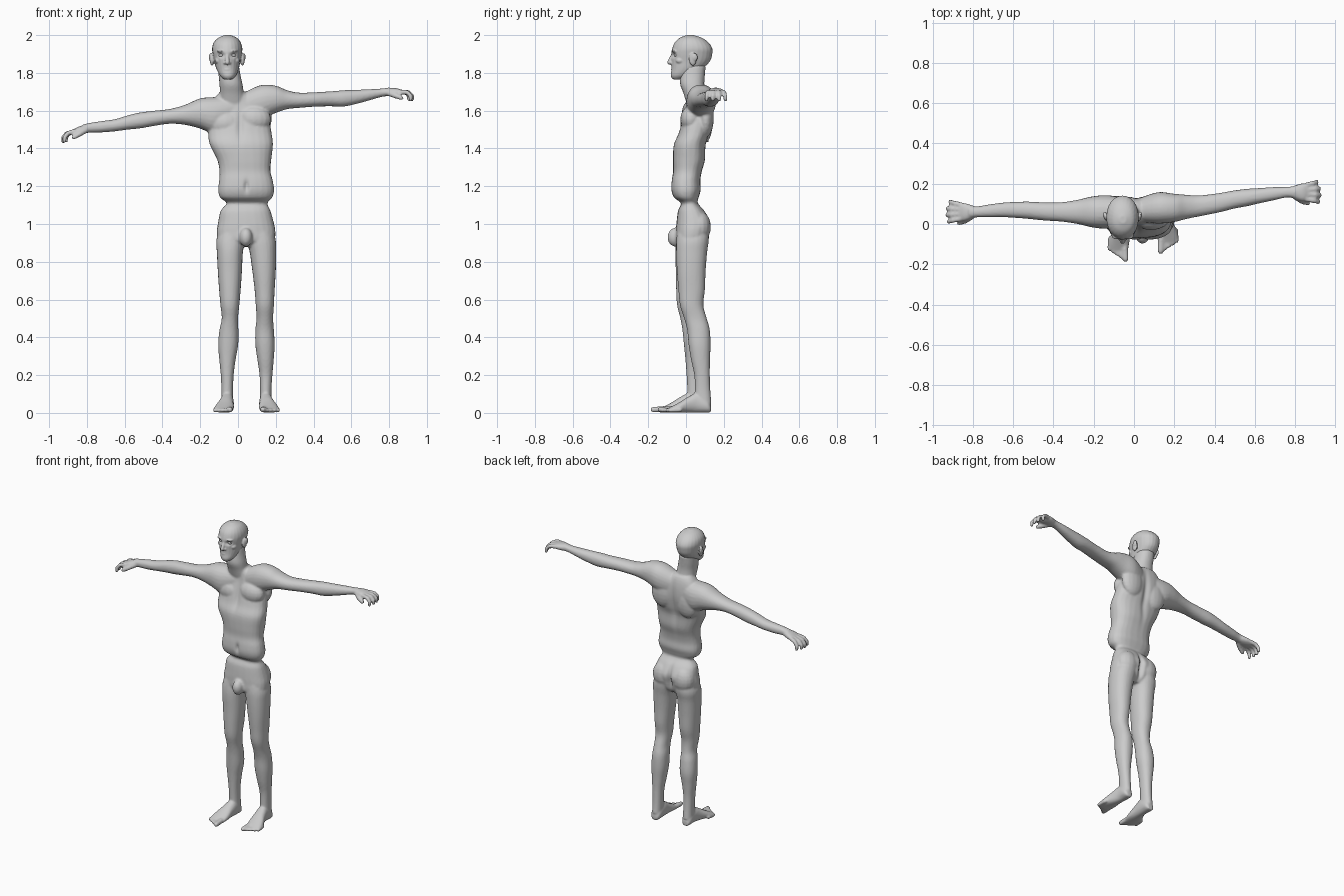
import bpy, bmesh, math
from mathutils import Vector


def skin(bm, rings):
    """Join rings of points into a closed surface."""
    rings = [[bm.verts.new(p) for p in ring] for ring in rings]
    n = len(rings[0])
    for a, b in zip(rings, rings[1:]):
        for k in range(n):
            j = (k + 1) % n
            bm.faces.new((a[k], a[j], b[j], b[k]))
    bm.faces.new(rings[0][::-1])
    bm.faces.new(rings[-1])


def loft(bm, secs, axis='z', n=2.2, sides=24, steps=4):
    """Skin through sections (x, y, z, radius1, radius2), smoothed along the path."""
    rows = []
    for i in range(len(secs) - 1):
        p = [secs[max(i - 1, 0)], secs[i], secs[i + 1], secs[min(i + 2, len(secs) - 1)]]
        for k in range(steps):
            t = k / steps
            rows.append([0.5 * (2 * b + (c - a) * t + (2 * a - 5 * b + 4 * c - d) * t * t
                                + (3 * b - a - 3 * c + d) * t ** 3) for a, b, c, d in zip(*p)])
    rows.append(secs[-1])
    rings = []
    for x, y, z, r1, r2 in rows:
        ring = []
        for k in range(sides):
            w = 2 * math.pi * k / sides
            u, v = (math.copysign(abs(f) ** (2 / n), f) for f in (math.cos(w), math.sin(w)))
            u, v = u * r1, v * r2
            off = {'z': (u, v, 0), 'x': (0, u, v), 'y': (u, 0, v)}[axis]
            ring.append((x + off[0], y + off[1], z + off[2]))
        rings.append(ring)
    skin(bm, rings)


def blob(bm, loc, size, sides=16, rows=10):
    """Ellipsoid."""
    rings = []
    for i in range(rows + 1):
        a = 0.1 + (math.pi - 0.2) * i / rows
        rings.append([(loc[0] + size[0] * math.sin(a) * math.cos(2 * math.pi * k / sides),
                       loc[1] + size[1] * math.sin(a) * math.sin(2 * math.pi * k / sides),
                       loc[2] - size[2] * math.cos(a)) for k in range(sides)])
    skin(bm, rings)


def chain(bm, pts, r0, r1, sides=10):
    """Tapering round-ended tube through points, used for digits."""
    pts = [Vector(p) for p in pts]
    last = len(pts) - 1
    rings = []
    for i, p in enumerate(pts):
        d = (pts[min(i + 1, last)] - pts[max(i - 1, 0)]).normalized()
        u = d.cross(Vector((0, 1, 0.01))).normalized()
        if u.length < 0.5 or abs(d.y) > 0.9:
            u = d.cross(Vector((0, 0, 1))).normalized()
        v = d.cross(u)
        r = r0 + (r1 - r0) * i / last
        ends = [(0, 1)]
        if i == 0:
            ends = [(-.8, .6), (0, 1)]
        if i == last:
            ends = [(0, 1), (.8, .6)]
        for along, scale in ends:
            rings.append([p + d * along * r + (u * math.cos(2 * math.pi * k / sides)
                          + v * math.sin(2 * math.pi * k / sides)) * r * scale for k in range(sides)])
    skin(bm, rings)


def finish(bm, name, voxel=None, dents=(), smooth=3):
    bmesh.ops.recalc_face_normals(bm, faces=bm.faces)
    me = bpy.data.meshes.new(name)
    bm.to_mesh(me)
    bm.free()
    ob = bpy.data.objects.new(name, me)
    bpy.context.collection.objects.link(ob)
    if voxel:
        rm = ob.modifiers.new("fuse", 'REMESH')
        rm.mode, rm.voxel_size = 'VOXEL', voxel
        sm = ob.modifiers.new("soften", 'SMOOTH')
        sm.factor, sm.iterations = 0.5, smooth
        ev = ob.evaluated_get(bpy.context.evaluated_depsgraph_get())
        ob.data = bpy.data.meshes.new_from_object(ev)
        ob.modifiers.clear()
    # press soft hollows: centre, spread, push along y
    for v in ob.data.vertices if dents else ():
        x, y, z = v.co
        for c, s, push in dents:
            if abs(x - c[0]) < 3 * s[0] and abs(z - c[2]) < 3 * s[2]:
                d = ((x - c[0]) / s[0]) ** 2 + ((y - c[1]) / s[1]) ** 2 + ((z - c[2]) / s[2]) ** 2
                v.co.y += push * math.exp(-d)
    ob.data.polygons.foreach_set("use_smooth", [True] * len(ob.data.polygons))


body = bmesh.new()
# torso, hips to collar
loft(body, [(.045, .03, .88, .09, .05), (.045, .028, .91, .145, .08), (.043, .035, .96, .155, .088),
            (.042, .04, 1.01, .147, .09), (.04, .028, 1.07, .132, .07), (.048, .018, 1.11, .108, .045),
            (.043, .002, 1.14, .138, .065), (.043, 0, 1.18, .148, .078), (.042, 0, 1.23, .142, .076),
            (.037, .008, 1.28, .135, .076), (.033, .016, 1.34, .143, .085), (.018, .02, 1.42, .167, .085),
            (.01, .042, 1.48, .168, .082), (.005, .058, 1.55, .16, .078), (-.005, .068, 1.62, .14, .066),
            (-.02, .066, 1.67, .10, .058), (-.03, .06, 1.70, .065, .05)], n=2.5)
# neck
loft(body, [(-.025, .06, 1.63, .075, .055), (-.032, .045, 1.69, .064, .058), (-.037, .033, 1.74, .061, .064),
            (-.045, .035, 1.79, .058, .065), (-.05, .04, 1.84, .055, .065)])
# chest, shoulder blades, buttocks, groin
for loc, size in [((-.065, .025, 1.53), (.09, .055, .07)), ((.085, .025, 1.555), (.09, .055, .07)),
                  ((-.08, .10, 1.53), (.08, .04, .10)), ((.10, .105, 1.56), (.08, .042, .10)),
                  ((-.032, .07, .985), (.075, .062, .085)), ((.115, .07, .985), (.075, .062, .085)),
                  ((.042, -.055, .93), (.035, .043, .05))]:
    blob(body, loc, size)
# arms
loft(body, [(-.02, .06, 1.60, .06, .075), (-.12, .06, 1.575, .082, .097), (-.20, .06, 1.585, .078, .08),
            (-.28, .06, 1.578, .06, .053), (-.36, .06, 1.57, .048, .039), (-.44, .062, 1.56, .045, .04),
            (-.52, .068, 1.548, .043, .042), (-.58, .07, 1.538, .04, .038), (-.65, .07, 1.523, .036, .032),
            (-.72, .065, 1.515, .032, .03), (-.78, .06, 1.51, .027, .026), (-.82, .06, 1.503, .032, .024)], 'x')
loft(body, [(.03, .07, 1.62, .06, .075), (.12, .08, 1.645, .078, .09), (.20, .08, 1.66, .07, .072),
            (.26, .085, 1.658, .06, .05), (.325, .09, 1.655, .052, .04), (.42, .105, 1.66, .048, .038),
            (.50, .122, 1.663, .045, .04), (.56, .131, 1.665, .043, .043), (.62, .14, 1.672, .038, .038),
            (.69, .15, 1.683, .033, .03), (.76, .158, 1.695, .026, .022), (.80, .158, 1.70, .031, .023)], 'x')


def hand(wx, wy, wz, s, slope):
    """Palm, four curled spread fingers and a thumb; s is the outward direction."""
    def at(o, dy, dz):
        return (wx + s * o, wy + dy, wz + dz + slope * o)
    loft(body, [(*at(0, 0, 0), .026, .02), (*at(.03, 0, 0), .037, .022), (*at(.06, 0, 0), .045, .02),
                (*at(.085, 0, -.003), .04, .014)], 'x')
    for i in range(4):
        y = -.034 + .023 * i
        reach = (.002, .009, .006, -.006)[i]
        chain(body, [at(.075, y, 0), at(.115 + reach, y * 1.25, -.004),
                     at(.132 + reach, y * 1.4, -.022), at(.132 + reach, y * 1.45, -.042)], .0135, .011)
    chain(body, [at(.02, -.02, -.005), at(.055, -.045, -.02), at(.085, -.055, -.032)], .017, .012)


hand(-.785, .06, 1.507, -1, -.2)
hand(.78, .158, 1.698, 1, .02)

# legs
loft(body, [(-.02, .04, 1.0, .065, .075), (-.038, .035, .92, .076, .085), (-.043, .025, .85, .069, .082),
            (-.043, .022, .75, .064, .076), (-.043, .02, .65, .057, .072), (-.043, .015, .57, .05, .062),
            (-.043, .025, .50, .043, .055), (-.048, .037, .44, .05, .056), (-.052, .045, .36, .053, .056),
            (-.056, .045, .28, .043, .048), (-.057, .045, .20, .034, .042), (-.057, .048, .12, .031, .041),
            (-.057, .05, .05, .032, .045)])
loft(body, [(.105, .04, 1.0, .065, .08), (.122, .035, .92, .077, .086), (.132, .03, .85, .07, .082),
            (.138, .028, .75, .062, .076), (.141, .03, .65, .053, .07), (.142, .03, .57, .048, .062),
            (.142, .05, .50, .044, .06), (.141, .066, .44, .049, .06), (.143, .072, .36, .051, .058),
            (.146, .077, .28, .043, .05), (.148, .085, .20, .034, .041), (.147, .088, .12, .03, .041),
            (.147, .09, .05, .031, .045)])


def foot(ax, ay, s):
    prof = [(0, .042, .02, .018), (0, .022, .033, .036), (0, -.03, .035, .052), (.006, -.075, .04, .043),
            (.014, -.12, .05, .029), (.02, -.16, .052, .018), (.02, -.18, .046, .013)]
    loft(body, [(ax + s * dx, ay + dy, h + .001, r, h) for dx, dy, r, h in prof], 'y')
    for i in range(5):
        r = .0165 if i == 0 else .0125
        root = (ax + s * (-.012 + .018 * i), ay - .16 + .01 * i, r + .004)
        tip = (ax + s * (-.015 + .02 * i), ay - .226 + .013 * i, r + .001)
        chain(body, [root, tip], r, r * .9)


foot(-.057, .05, -1)
foot(.147, .09, 1)
# navel, breastbone, spine and cleft hollows
finish(body, "body", .007, [((.045, -.08, 1.20), (.012, .05, .03), .014),
                            ((.012, -.03, 1.52), (.018, .05, .09), .012),
                            ((.01, .14, 1.48), (.02, .06, .15), -.014),
                            ((.041, .13, .97), (.015, .06, .09), -.025)], 2)

# head: skull, jaw, nose, brow, lips, ears
head = bmesh.new()
cx = -.057
loft(head, [(-.053, -.045, 1.766, .022, .025), (-.053, -.027, 1.785, .042, .054), (-.055, .003, 1.82, .059, .08),
            (cx, .024, 1.86, .069, .102), (cx, .03, 1.90, .077, .109), (cx, .033, 1.93, .08, .106),
            (cx, .03, 1.96, .072, .09), (-.055, .026, 1.985, .05, .06), (-.055, .022, 2.0, .016, .018)], n=2.1)
chain(head, [(cx, -.069, 1.90), (cx, -.083, 1.868), (cx, -.087, 1.855)], .009, .013)
blob(head, (cx, -.06, 1.818), (.024, .02, .006))
blob(head, (cx, -.06, 1.807), (.021, .019, .006))
blob(head, (-.054, -.052, 1.782), (.024, .026, .016))
for s in (-1, 1):
    blob(head, (cx + s * .013, -.074, 1.852), (.008, .011, .007))
    blob(head, (cx + s * .03, -.057, 1.915), (.026, .02, .008))
    blob(head, (cx + s * .046, -.03, 1.865), (.02, .025, .018))
    blob(head, (cx + s * .081, .036, 1.872), (.012, .02, .034))
    blob(head, (cx + s * .088, .045, 1.883), (.009, .017, .022))
finish(head, "head", .004, [((cx + s * .031, -.072, 1.893), (.018, .04, .012), .013) for s in (-1, 1)], 2)

# eyes
for s, name in ((-1, "right_eye"), (1, "left_eye")):
    eye = bmesh.new()
    blob(eye, (cx + s * .031, -.05, 1.893), (.015, .014, .01))
    finish(eye, name)
